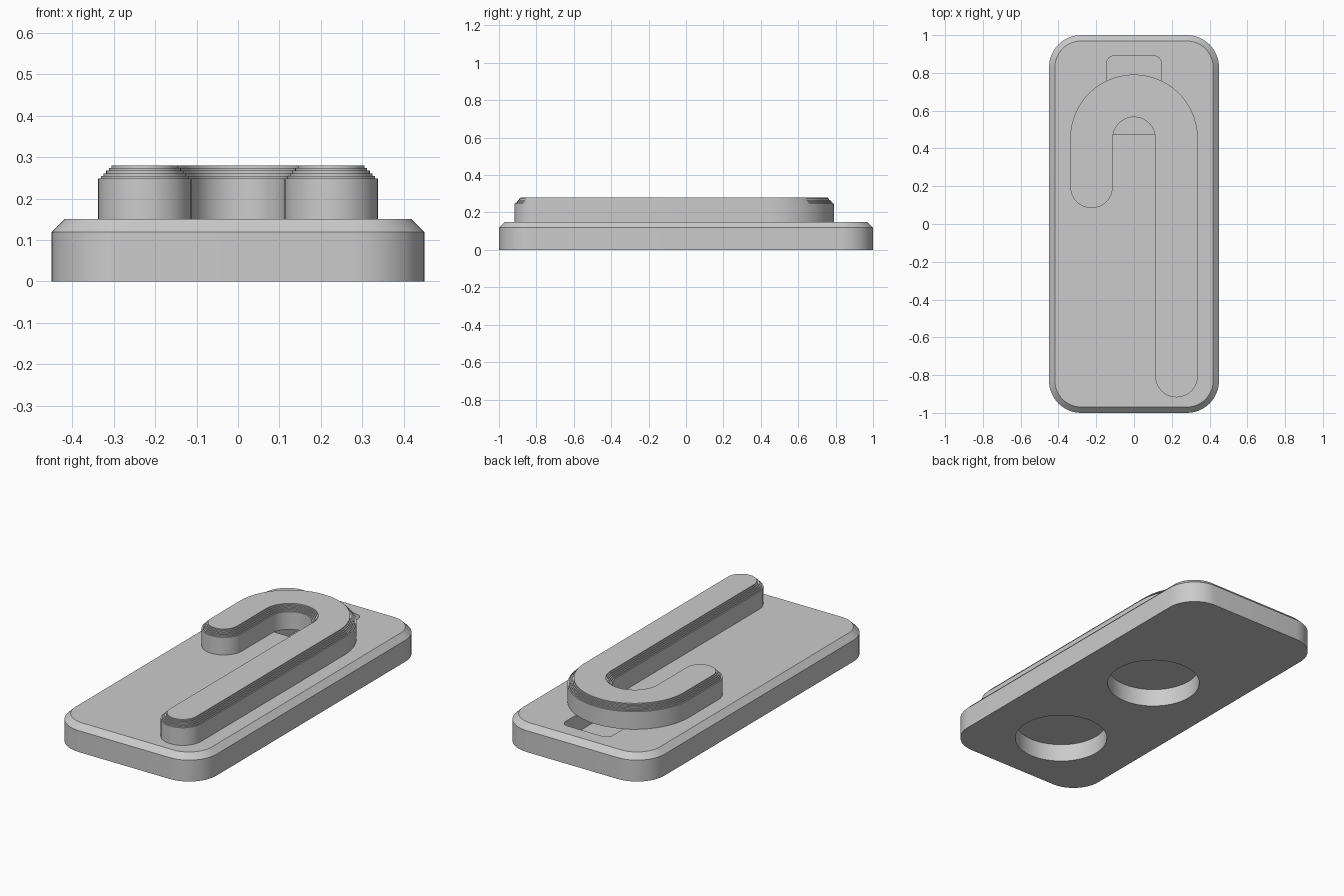
import bpy
import bmesh
import math

if "Cube" in bpy.data.objects:
    bpy.data.objects.remove(bpy.data.objects["Cube"])

grey = bpy.data.materials.new("plain grey")
grey.diffuse_color = (0.6, 0.6, 0.6, 1)
grey.use_nodes = True
grey.node_tree.nodes["Principled BSDF"].inputs["Base Color"].default_value = grey.diffuse_color


def arc(cx, cy, r, start, end, n):
    """Points along an arc, angles in degrees."""
    return [(cx + r * math.cos(math.radians(start + (end - start) * i / n)),
             cy + r * math.sin(math.radians(start + (end - start) * i / n)))
            for i in range(n + 1)]


def rounded_rect(hx, hy, r, cy=0.0, n=12):
    pts = []
    for k, (sx, sy) in enumerate([(1, 1), (-1, 1), (-1, -1), (1, -1)]):
        pts += arc(sx * (hx - r), cy + sy * (hy - r), r, 90 * k, 90 * k + 90, n)
    return pts


def loft(name, levels):
    """Closed solid through (outline, height) levels."""
    bm = bmesh.new()
    rings = [[bm.verts.new((x, y, z)) for x, y in pts] for pts, z in levels]
    for a, b in zip(rings, rings[1:]):
        n = len(a)
        for i in range(n):
            j = (i + 1) % n
            bm.faces.new((a[i], a[j], b[j], b[i]))
    bm.faces.new(rings[0][::-1])
    bm.faces.new(rings[-1])
    bmesh.ops.recalc_face_normals(bm, faces=bm.faces)
    mesh = bpy.data.meshes.new(name)
    bm.to_mesh(mesh)
    bm.free()
    mesh.materials.append(grey)
    obj = bpy.data.objects.new(name, mesh)
    bpy.context.collection.objects.link(obj)
    return obj


def activate(obj):
    bpy.ops.object.select_all(action='DESELECT')
    obj.select_set(True)
    bpy.context.view_layer.objects.active = obj


def cut(target, cutter):
    mod = target.modifiers.new("cut", 'BOOLEAN')
    mod.operation = 'DIFFERENCE'
    mod.solver = 'EXACT'
    mod.object = cutter
    activate(target)
    bpy.ops.object.modifier_apply(modifier=mod.name)
    bpy.data.objects.remove(cutter)


def smooth(obj):
    activate(obj)
    bpy.ops.object.shade_smooth_by_angle(angle=math.radians(25))


# Base plate with rounded corners and a chamfered top edge
full = rounded_rect(0.45, 1.0, 0.17)
base = loft("base_plate", [(full, 0), (full, 0.119),
                           (rounded_rect(0.419, 0.969, 0.139), 0.15)])

# Slot running under the bend of the hook
slot = rounded_rect(0.145, 0.2075, 0.04, cy=0.6825)
cut(base, loft("slot_cutter", [(slot, 0.05), (slot, 0.2)]))

# Two round recesses in the underside
for y in (-0.6, 0.16):
    circle = arc(0, y, 0.242, 0, 360, 64)[:-1]
    cut(base, loft("recess_cutter", [(circle, -0.05), (circle, 0.1)]))
smooth(base)

# Raised hook: long leg, half-circle bend and short leg
BEND_R, BEND_Y, LONG_Y, SHORT_Y, HALF_W = 0.225, 0.4535, -0.805, 0.1975, 0.1125


def hook_outline(w):
    return (arc(0, BEND_Y, BEND_R + w, 0, 180, 48)
            + arc(-BEND_R, SHORT_Y, w, 180, 360, 24)
            + arc(0, BEND_Y, BEND_R - w, 180, 0, 32)
            + arc(BEND_R, LONG_Y, w, 180, 360, 24))


# Top edge of the hook narrows in fine steps
STEPS, BEVEL, TOP = 5, 0.032, 0.28
levels = [(hook_outline(HALF_W), 0.15), (hook_outline(HALF_W), TOP - BEVEL)]
for i in range(1, STEPS + 1):
    ring = hook_outline(HALF_W - BEVEL * i / STEPS)
    levels += [(ring, TOP - BEVEL + BEVEL * (i - 1) / STEPS),
               (ring, TOP - BEVEL + BEVEL * i / STEPS)]
hook = loft("hook", levels)
smooth(hook)
